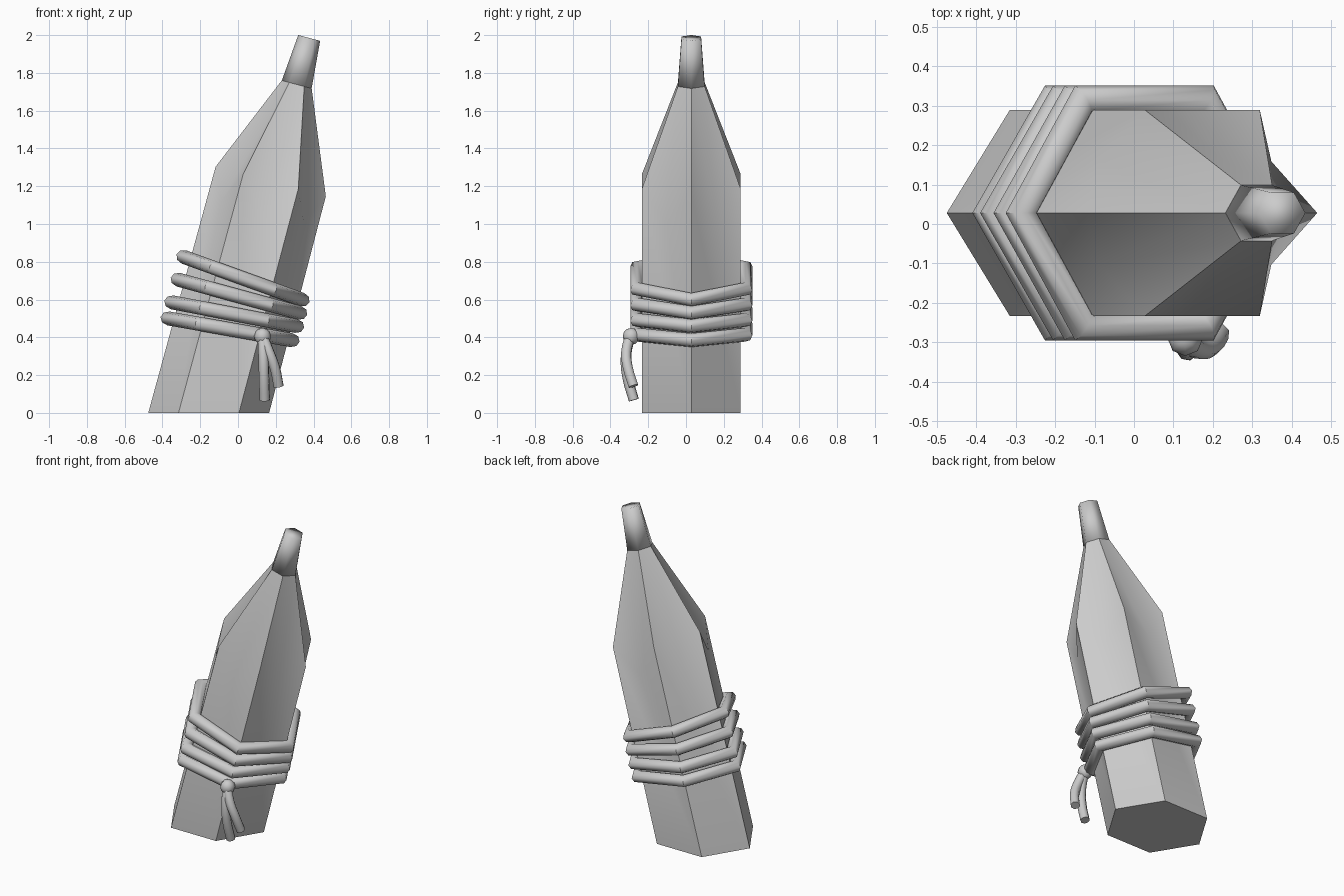
import bpy, bmesh, math
from mathutils import Vector

if "Cube" in bpy.data.objects:
    bpy.data.objects.remove(bpy.data.objects["Cube"])

TILT = math.radians(15)
BASE = Vector((-0.155, 0.028, 0))
AXIS = Vector((math.sin(TILT), 0, math.cos(TILT)))
SIDE = Vector((math.cos(TILT), 0, -math.sin(TILT)))
Y = Vector((0, 1, 0))


def ring(s, r, n=6, start=0.0):
    """Points around the leaning axis at distance s from the base."""
    return [BASE + AXIS * s + SIDE * r * math.cos(start + 2 * math.pi * i / n)
            + Y * r * math.sin(start + 2 * math.pi * i / n) for i in range(n)]


def finish(name, bm, angle):
    bmesh.ops.recalc_face_normals(bm, faces=bm.faces)
    me = bpy.data.meshes.new(name)
    bm.to_mesh(me)
    bm.free()
    ob = bpy.data.objects.new(name, me)
    bpy.context.collection.objects.link(ob)
    smooth(ob, angle)
    return ob


def smooth(ob, angle):
    bpy.ops.object.select_all(action='DESELECT')
    ob.select_set(True)
    bpy.context.view_layer.objects.active = ob
    bpy.ops.object.shade_smooth_by_angle(angle=math.radians(angle))


# Stake: leaning hexagonal post cut flat at the ground, with a sharpened top
bm = bmesh.new()
add = lambda pts: [bm.verts.new(p) for p in pts]
bottom = add([BASE + Vector((0.32 * math.cos(i * math.pi / 3),
                             0.302 * math.sin(i * math.pi / 3), 0)) for i in range(6)])
corner = add(ring(1.268, 0.302))
dip = add(ring(1.10, 0.302 * math.cos(math.pi / 6), 6, math.pi / 6))
top = add(ring(1.80, 0.082))
bm.faces.new(bottom[::-1])
bm.faces.new(top)
for i in range(6):
    j = (i + 1) % 6
    bm.faces.new((bottom[i], bottom[j], corner[j], dip[i], corner[i]))
    bm.faces.new((corner[i], dip[i], top[i]))
    bm.faces.new((dip[i], top[j], top[i]))
    bm.faces.new((dip[i], corner[j], top[j]))
finish("stake", bm, 30)

# Tip: smooth tapered nub
bm = bmesh.new()
low, high = add(ring(1.795, 0.082)), add(ring(2.055, 0.06))
for i in range(6):
    j = (i + 1) % 6
    bm.faces.new((low[i], low[j], high[j], high[i]))
bm.faces.new(high)
bm.faces.new(low[::-1])
finish("tip", bm, 100)

# Rope: four tilted hexagonal loops, given by left and right corner (x, z)
ROPE_R, APOTHEM, SEG = 0.037, 0.286, 8
LOOPS = [((-0.285, 0.825), (0.338, 0.600)), ((-0.315, 0.705), (0.325, 0.530)),
         ((-0.348, 0.585), (0.308, 0.460)), ((-0.368, 0.500), (0.284, 0.385))]
for k, (l, r) in enumerate(LOOPS):
    left, right = Vector((l[0], 0.028, l[1])), Vector((r[0], 0.028, r[1]))
    mid, half = (left + right) / 2, (right - left) / 2
    normal = half.cross(Y).normalized()
    bm = bmesh.new()
    rings = []
    for i in range(6):
        a = i * math.pi / 3
        out = half * math.cos(a) + Y * (APOTHEM / math.cos(math.pi / 6)) * math.sin(a)
        rings.append(add([mid + out * (1 + ROPE_R / APOTHEM * math.cos(t)) + normal * ROPE_R * math.sin(t)
                          for t in (2 * math.pi * s / SEG for s in range(SEG))]))
    for i in range(6):
        p, q = rings[i], rings[(i + 1) % 6]
        for s in range(SEG):
            t = (s + 1) % SEG
            bm.faces.new((p[s], q[s], q[t], p[t]))
    finish(f"rope_loop_{k + 1}", bm, 50)

# Knot
bm = bmesh.new()
bmesh.ops.create_uvsphere(bm, u_segments=8, v_segments=6, radius=0.045)
bmesh.ops.translate(bm, verts=bm.verts, vec=(0.13, -0.29, 0.405))
finish("knot", bm, 60)

# Loose rope ends
TAILS = [[(0.13, -0.295, 0.41), (0.135, -0.318, 0.30), (0.138, -0.310, 0.19), (0.142, -0.276, 0.068)],
         [(0.13, -0.295, 0.41), (0.165, -0.316, 0.32), (0.195, -0.308, 0.24), (0.215, -0.278, 0.142)]]
for k, pts in enumerate(TAILS):
    cu = bpy.data.curves.new(f"rope_end_{k + 1}", 'CURVE')
    cu.dimensions = '3D'
    cu.bevel_depth, cu.bevel_resolution, cu.use_fill_caps = 0.028, 2, True
    cu.resolution_u = 3
    sp = cu.splines.new('BEZIER')
    sp.bezier_points.add(len(pts) - 1)
    for bp, p in zip(sp.bezier_points, pts):
        bp.co = p
        bp.handle_left_type = bp.handle_right_type = 'AUTO'
    ob = bpy.data.objects.new(cu.name, cu)
    bpy.context.collection.objects.link(ob)
    bpy.ops.object.select_all(action='DESELECT')
    ob.select_set(True)
    bpy.context.view_layer.objects.active = ob
    bpy.ops.object.convert(target='MESH')
    smooth(bpy.context.object, 50)
